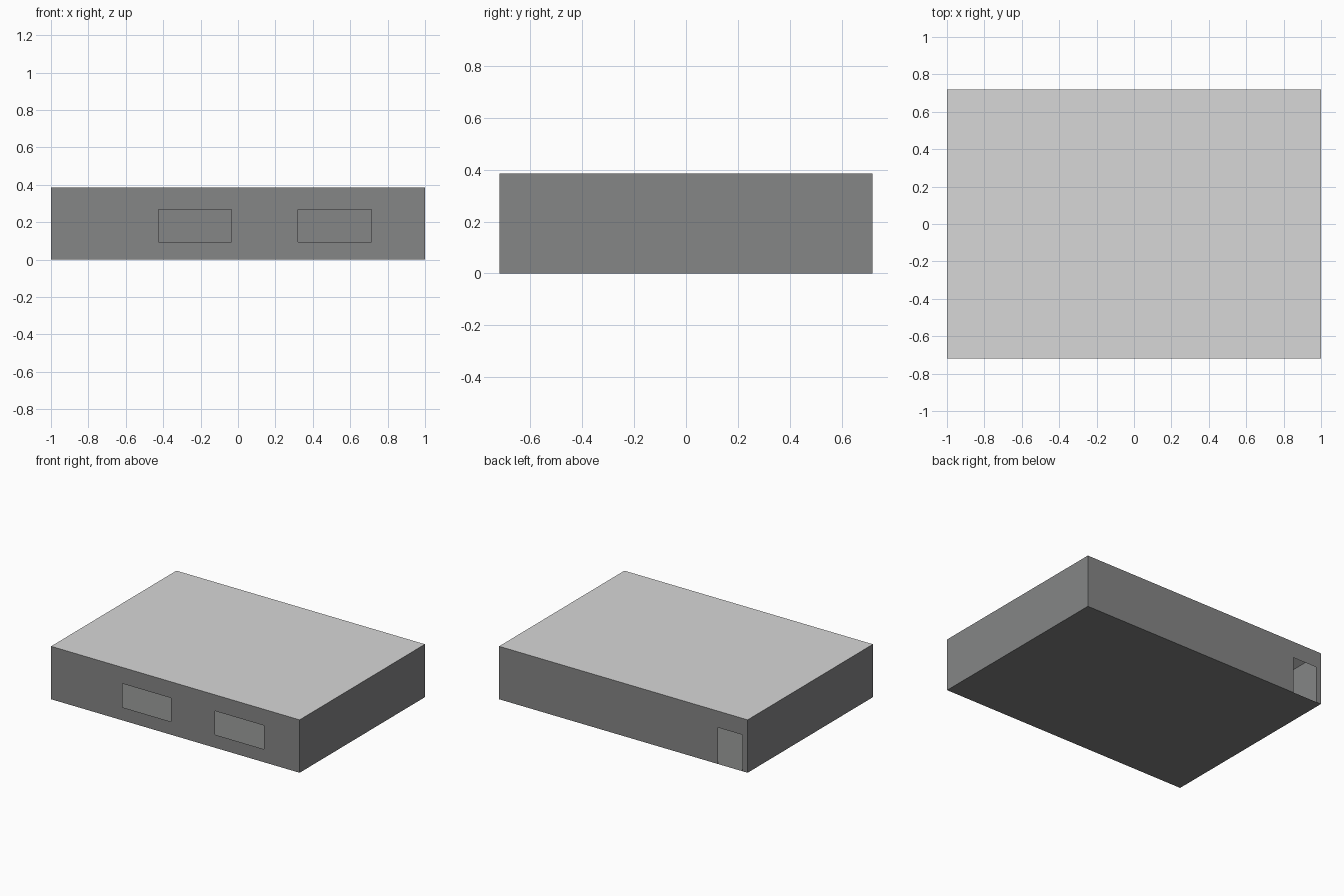
import bpy, bmesh

if "Cube" in bpy.data.objects:
    bpy.data.objects.remove(bpy.data.objects["Cube"])

X, Y, H = 1.0, 0.72, 0.385


def material(name, rgb):
    m = bpy.data.materials.new(name)
    m.diffuse_color = (*rgb, 1.0)
    m.use_nodes = True
    m.node_tree.nodes["Principled BSDF"].inputs["Base Color"].default_value = m.diffuse_color
    return m


WALL = material("mid grey", (0.235, 0.238, 0.24))
ROOF = material("light grey", (0.68, 0.68, 0.68))
FLOOR = material("floor grey", (0.215, 0.217, 0.215))


def sheet(name, place, u, v, mat, openings=(), flip=False):
    """Thin flat panel over ranges u, v with rectangular openings (u0, u1, v0, v1)."""
    us = sorted({*u, *(a for o in openings for a in o[:2])})
    vs = sorted({*v, *(a for o in openings for a in o[2:])})
    bm = bmesh.new()
    for a, b in zip(us, us[1:]):
        for c, d in zip(vs, vs[1:]):
            mu, mv = (a + b) / 2, (c + d) / 2
            if any(o[0] < mu < o[1] and o[2] < mv < o[3] for o in openings):
                continue
            pts = [(a, c), (b, c), (b, d), (a, d)]
            if flip:
                pts.reverse()
            bm.faces.new([bm.verts.new(place(*p)) for p in pts])
    bmesh.ops.remove_doubles(bm, verts=bm.verts, dist=1e-5)
    bmesh.ops.dissolve_limit(bm, angle_limit=0.01, verts=bm.verts, edges=bm.edges)
    me = bpy.data.meshes.new(name)
    bm.to_mesh(me)
    bm.free()
    me.materials.append(mat)
    ob = bpy.data.objects.new(name, me)
    bpy.context.collection.objects.link(ob)
    return ob


xr, yr, zr = (-X, X), (-Y, Y), (0.0, H)

# Front wall with two window openings
sheet("front_wall", lambda u, v: (u, -Y, v), xr, zr, WALL,
      [(-0.425, -0.035, 0.095, 0.267), (0.32, 0.715, 0.095, 0.267)])
# Back wall with a doorway down to the floor
sheet("back_wall", lambda u, v: (u, Y, v), xr, zr, WALL,
      [(-0.96, -0.763, 0.0, 0.265)], flip=True)
# Plain side walls
sheet("right_wall", lambda u, v: (X, u, v), yr, zr, WALL)
sheet("left_wall", lambda u, v: (-X, u, v), yr, zr, WALL, flip=True)
# Floor and flat roof
sheet("floor", lambda u, v: (u, v, 0.0), xr, yr, FLOOR, flip=True)
sheet("roof", lambda u, v: (u, v, H), xr, yr, ROOF)
